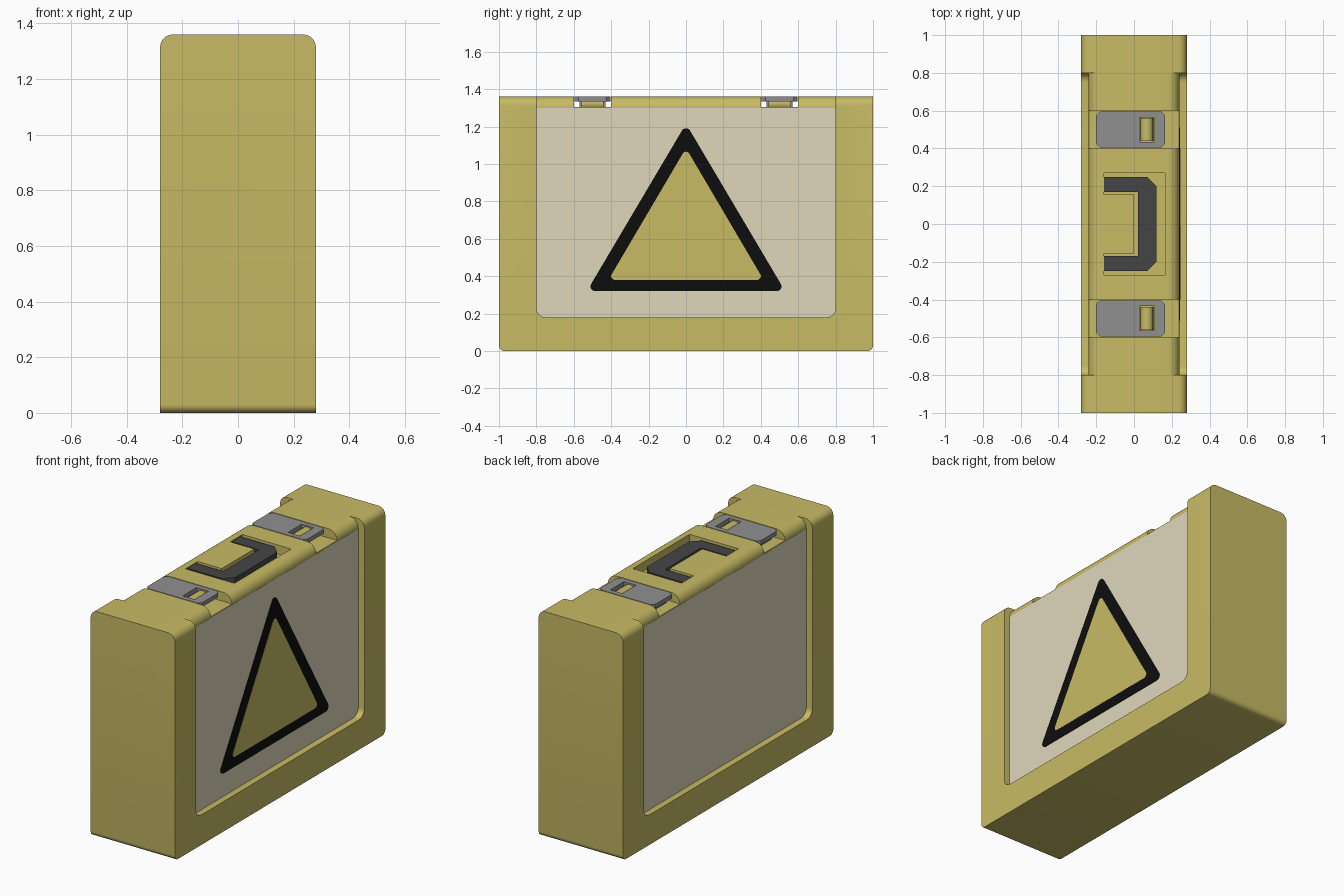
import bpy, bmesh, math
from mathutils import Vector

if "Cube" in bpy.data.objects:
    bpy.data.objects.remove(bpy.data.objects["Cube"])


def material(name, rgb):
    m = bpy.data.materials.new(name)
    m.diffuse_color = (*rgb, 1)
    m.use_nodes = True
    m.node_tree.nodes["Principled BSDF"].inputs["Base Color"].default_value = m.diffuse_color
    return m


YELLOW = material("yellow_plastic", (0.58, 0.50, 0.13))
CREAM = material("cream_panel", (0.74, 0.68, 0.50))
BLACK = material("black_sign", (0.004, 0.004, 0.004))
DARK = material("dark_rubber", (0.06, 0.06, 0.06))
METAL = material("grey_metal", (0.28, 0.28, 0.28))


def rounded(pts, radii, steps=6):
    """Polygon with each corner filleted by its own radius."""
    out = []
    n = len(pts)
    for i, r in enumerate(radii):
        p = Vector(pts[i])
        if r == 0:
            out.append(tuple(p))
            continue
        a = (Vector(pts[i - 1]) - p).normalized()
        b = (Vector(pts[(i + 1) % n]) - p).normalized()
        half = a.angle(b) / 2
        c = p + (a + b).normalized() * r / math.sin(half)
        start = p + a * r / math.tan(half) - c
        end = p + b * r / math.tan(half) - c
        total = start.angle(end)
        for k in range(steps + 1):
            t = k / steps
            v = (start * math.sin((1 - t) * total) + end * math.sin(t * total)) / math.sin(total)
            out.append(tuple(c + v))
    return out


def rect(u0, u1, v0, v1):
    return [(u0, v0), (u1, v0), (u1, v1), (u0, v1)]


def prism(name, pts, axis, lo, hi, mat=None):
    """Extrude a 2D outline along an axis between lo and hi."""
    place = {"x": lambda u, v, w: (w, u, v),
             "y": lambda u, v, w: (u, w, v),
             "z": lambda u, v, w: (u, v, w)}[axis]
    bm = bmesh.new()
    rings = [[bm.verts.new(place(u, v, w)) for u, v in pts] for w in (lo, hi)]
    bm.faces.new(rings[0])
    bm.faces.new(rings[1])
    for i in range(len(pts)):
        bm.faces.new((rings[0][i - 1], rings[0][i], rings[1][i], rings[1][i - 1]))
    bmesh.ops.recalc_face_normals(bm, faces=bm.faces)
    me = bpy.data.meshes.new(name)
    bm.to_mesh(me)
    bm.free()
    ob = bpy.data.objects.new(name, me)
    bpy.context.collection.objects.link(ob)
    if mat:
        me.materials.append(mat)
    return ob


def cut(ob, cutter):
    """Subtract the cutter and discard it."""
    mod = ob.modifiers.new("cut", "BOOLEAN")
    mod.operation = "DIFFERENCE"
    mod.solver = "EXACT"
    mod.object = cutter
    bpy.context.view_layer.update()
    deps = bpy.context.evaluated_depsgraph_get()
    me = bpy.data.meshes.new_from_object(ob.evaluated_get(deps))
    ob.modifiers.clear()
    ob.data = me
    bpy.data.objects.remove(cutter)


def smooth(ob):
    bpy.ops.object.select_all(action="DESELECT")
    ob.select_set(True)
    bpy.context.view_layer.objects.active = ob
    bpy.ops.object.shade_smooth_by_angle(angle=math.radians(30))


TOP = 1.36

# Case body: rounded long top edges and rounded bottom ends
body = prism("case_body", rounded(rect(-0.28, 0.28, 0, TOP), (0, 0, 0.045, 0.045)),
             "y", -1, 1, YELLOW)
bm = bmesh.new()
bm.from_mesh(body.data)
ends = [e for e in bm.edges if all(v.co.z < 1e-4 for v in e.verts)
        and abs(e.verts[0].co.y - e.verts[1].co.y) < 1e-4]
bmesh.ops.bevel(bm, geom=ends, offset=0.03, segments=5, profile=0.5, affect="EDGES")
bm.to_mesh(body.data)
bm.free()

# Side recesses and the narrower rounded shoulders between the end blocks
corner = [(0.18 + 0.06 * math.cos(a), 1.30 + 0.06 * math.sin(a))
          for a in (math.pi / 2 * i / 8 for i in range(9))]
corner += [(0.18, 1.5), (0.4, 1.5), (0.4, 1.30)]
recess = rounded(rect(-0.8, 0.8, 0.18, 1.30), (0.05, 0.05, 0, 0))
for s in (-1, 1):
    cut(body, prism("recess_cutter", recess, "x", *sorted((s * 0.24, s * 0.4))))
    cut(body, prism("shoulder_cutter", [(s * x, z) for x, z in corner], "y", -0.8, 0.8))
    cut(body, prism("latch_groove_cutter", rect(-0.3, 0.3, 1.305, 1.5), "y",
                    *sorted((s * 0.4, s * 0.6))))
    side = "right" if s > 0 else "left"
    prism(side + "_panel", recess, "x", *sorted((s * 0.235, s * 0.241)), CREAM)

# U-shaped pocket for the handle
pocket = [(-0.16, -0.27), (0.165, -0.27), (0.165, 0.27), (-0.16, 0.27),
          (-0.16, 0.155), (0.0, 0.155), (0.0, -0.155), (-0.16, -0.155)]
cut(body, prism("pocket_cutter", pocket, "z", 1.305, 1.5))
smooth(body)

# Folded handle lying in the pocket
handle = [(-0.16, -0.25), (0.07, -0.25), (0.12, -0.20), (0.12, 0.20), (0.07, 0.25),
          (-0.16, 0.25), (-0.16, 0.17), (0.02, 0.17), (0.02, -0.17), (-0.16, -0.17)]
prism("handle", handle, "z", 1.31, 1.355, DARK)

# Two latches: slotted plate, narrow foot and rounded peg
for s, tag in ((-1, "front"), (1, "back")):
    c = s * 0.5
    plate = rounded(rect(-0.2, 0.165, c - 0.095, c + 0.095), (0.02,) * 4, 1)
    latch = prism(tag + "_latch", plate, "z", 1.334, TOP, METAL)
    cut(latch, prism("slot_cutter", rect(0.028, 0.108, c - 0.065, c + 0.065), "z", 1.2, 1.5))
    prism(tag + "_latch_foot", rect(-0.17, 0.0, c - 0.07, c + 0.07), "z", 1.30, 1.336, METAL)
    peg = [(0.068 + 0.034 * math.cos(a), 1.322 + 0.034 * math.sin(a))
           for a in (math.tau * i / 16 for i in range(16))]
    smooth(prism(tag + "_latch_peg", peg, "y", c - 0.06, c + 0.06, YELLOW))

# Warning triangle on the right panel only
outer = rounded([(-0.53, 0.32), (0.53, 0.32), (0, 1.215)], (0.025,) * 3)
inner = rounded([(-0.415, 0.38), (0.415, 0.38), (0, 1.085)], (0.02,) * 3)
prism("sign_border", outer, "x", 0.235, 0.2445, BLACK)
prism("sign_centre", inner, "x", 0.235, 0.2455, YELLOW)
